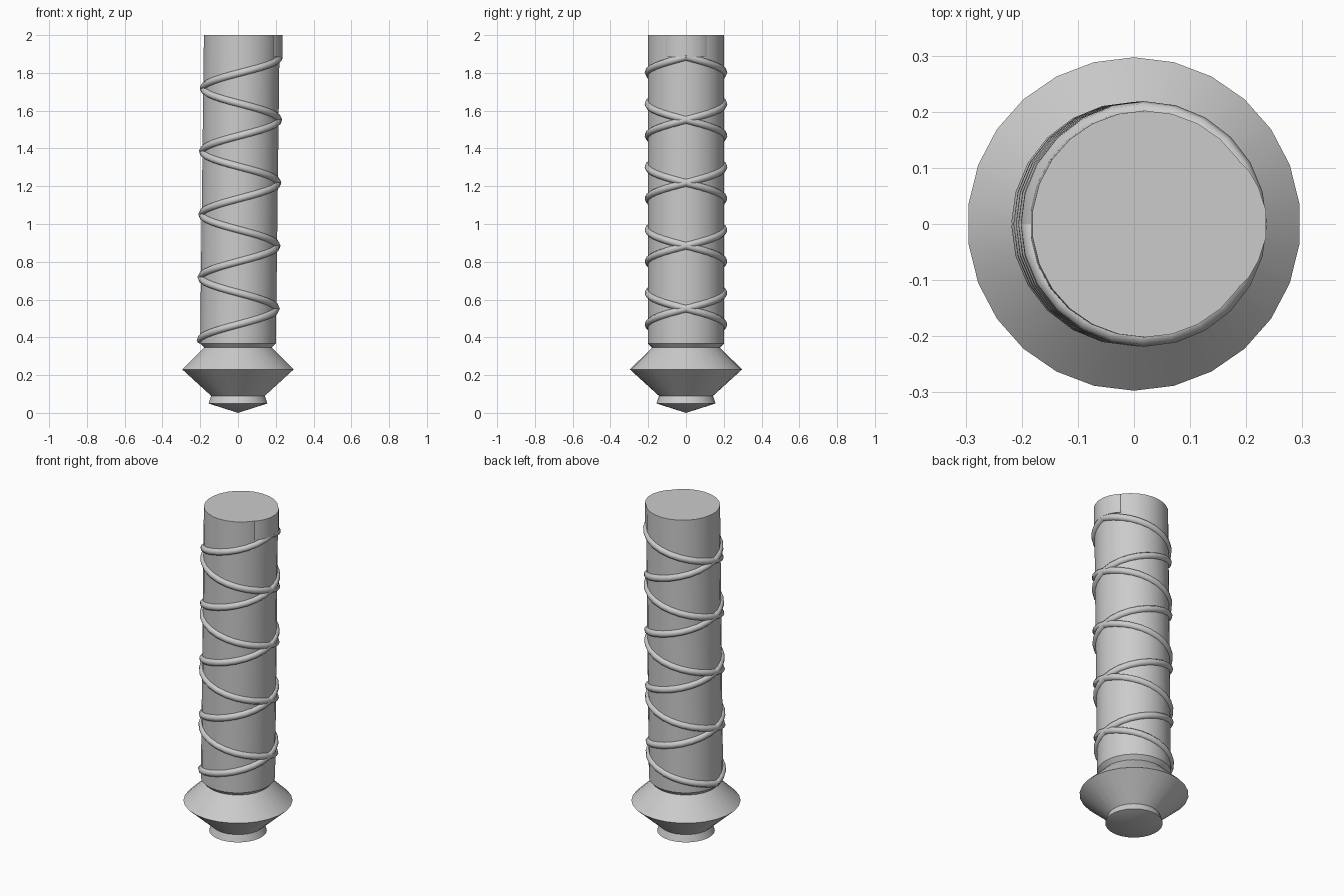
import bpy, bmesh
from math import sin, cos, pi, radians

if "Cube" in bpy.data.objects:
    bpy.data.objects.remove(bpy.data.objects["Cube"])

SIDES = 26
grey = bpy.data.materials.new("plain_grey")
grey.use_nodes = True
COLOUR = (0.6, 0.6, 0.6, 1)
grey.diffuse_color = COLOUR
grey.node_tree.nodes["Principled BSDF"].inputs["Base Color"].default_value = COLOUR


def lean(z):
    """Sideways drift of the shaft centre with height."""
    return 0.02 * max(0, z - 0.37) / 1.63


def lathe(name, profile, tip=None, width=1.0):
    """Rings of (radius, z) joined into a closed solid."""
    bm = bmesh.new()
    rings = []
    for r, z in profile:
        angles = [pi / 2 + 2 * pi * i / SIDES for i in range(SIDES)]
        rings.append([bm.verts.new((lean(z) + r * cos(a), r * sin(a), z)) for a in angles])
    for low, high in zip(rings, rings[1:]):
        for i in range(SIDES):
            j = (i + 1) % SIDES
            bm.faces.new((low[i], low[j], high[j], high[i]))
    bm.faces.new(rings[-1])
    if tip is None:
        bm.faces.new(rings[0][::-1])
    else:
        point = bm.verts.new((0, 0, tip))
        for i in range(SIDES):
            bm.faces.new((point, rings[0][(i + 1) % SIDES], rings[0][i]))
    return finish(name, bm)


def finish(name, bm):
    bmesh.ops.recalc_face_normals(bm, faces=bm.faces)
    mesh = bpy.data.meshes.new(name)
    bm.to_mesh(mesh)
    bm.free()
    mesh.materials.append(grey)
    obj = bpy.data.objects.new(name, mesh)
    bpy.context.collection.objects.link(obj)
    bpy.ops.object.select_all(action='DESELECT')
    obj.select_set(True)
    bpy.context.view_layer.objects.active = obj
    bpy.ops.object.shade_smooth_by_angle(angle=radians(25))
    return obj


# Pommel and shaft
lathe("pommel", [(0.157, 0.05), (0.143, 0.09), (0.297, 0.23), (0.18, 0.345)], tip=0)
lathe("shaft", [(0.18, 0.345), (0.202, 0.368), (0.202, 2.0)])

# Raised pad at the upper end of the wrapping
bm = bmesh.new()
outline = [(0.15, -0.12), (0.19, -0.11), (0.205, -0.095), (0.222, -0.065), (0.235, -0.025)]
outline += [(x, -y) for x, y in reversed(outline)]
bottom, top = [[bm.verts.new((x, y, z)) for x, y in outline] for z in (1.885, 2.0)]
count = len(outline)
for i in range(count):
    j = (i + 1) % count
    bm.faces.new((bottom[i], bottom[j], top[j], top[i]))
bm.faces.new(bottom)
bm.faces.new(top)
finish("wrap_end_pad", bm)

# Two mirrored cords spiralling up the shaft
STEPS, TURNS, START, END = 24, 4.5, 0.385, 1.885
for name, side in (("cord_front", -1), ("cord_back", 1)):
    curve = bpy.data.curves.new(name, 'CURVE')
    curve.dimensions = '3D'
    curve.bevel_depth = 0.02
    curve.bevel_resolution = 2
    curve.use_fill_caps = True
    spline = curve.splines.new('POLY')
    total = int(STEPS * TURNS)
    spline.points.add(total)
    for i, p in enumerate(spline.points):
        a = pi + 2 * pi * i / STEPS
        z = START + (END - START) * i / total
        p.co = (lean(z) + 0.199 * cos(a), -side * 0.199 * sin(a), z, 1)
    spline.use_smooth = True
    curve.materials.append(grey)
    bpy.context.collection.objects.link(bpy.data.objects.new(name, curve))
